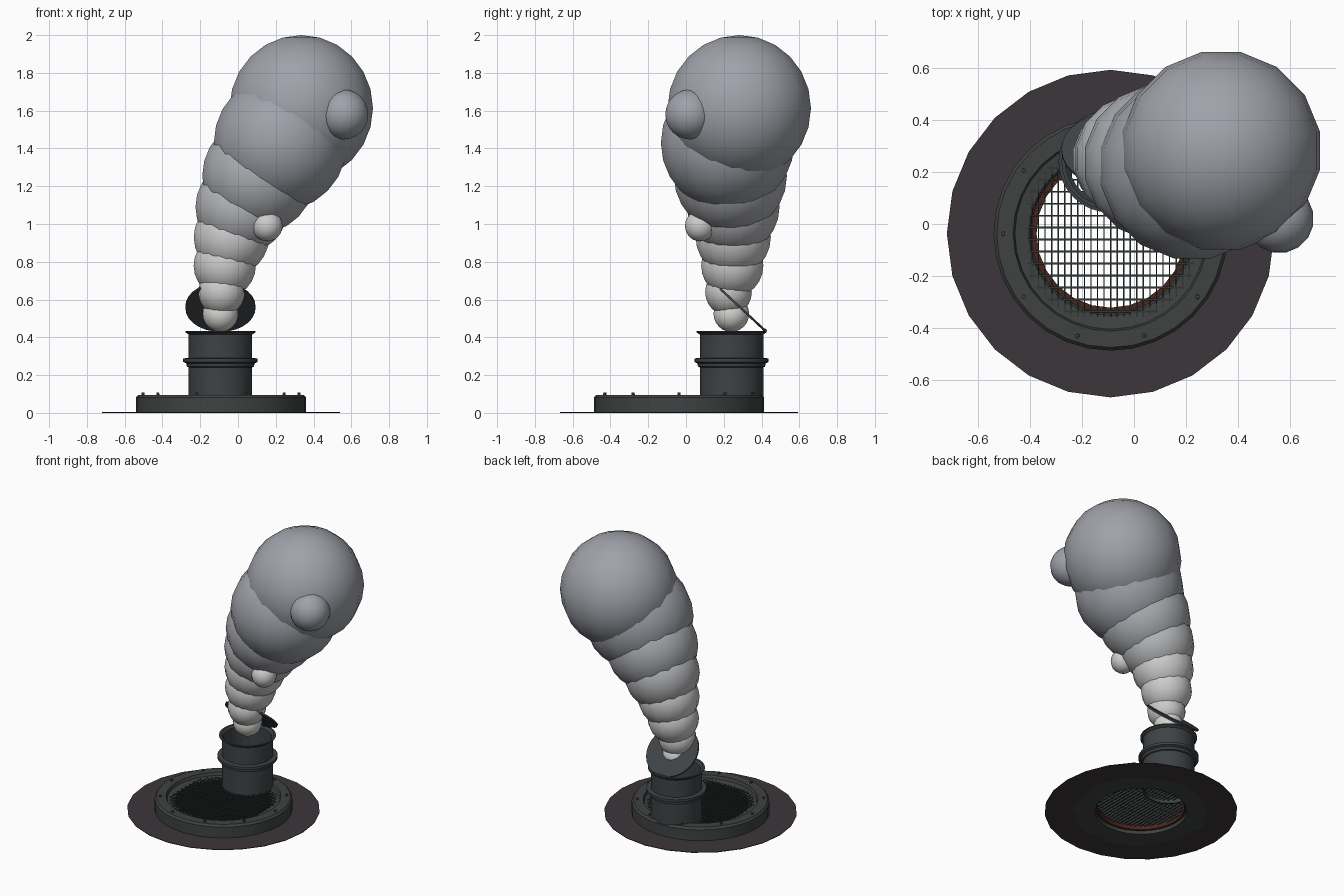
import bpy, bmesh, math
from mathutils import Matrix

if "Cube" in bpy.data.objects:
    bpy.data.objects.remove(bpy.data.objects["Cube"])

CX, CY = -0.09, -0.037      # centre of the round base
PX, PY = -0.093, 0.241      # centre of the pipe


def mat(name, r, g, b):
    m = bpy.data.materials.new(name)
    m.diffuse_color = (r, g, b, 1)
    m.use_nodes = True
    m.node_tree.nodes["Principled BSDF"].inputs["Base Color"].default_value = m.diffuse_color
    return m


GROUND = mat("asphalt", 0.045, 0.037, 0.041)
IRON = mat("iron", 0.050, 0.055, 0.054)
STEEL = mat("steel", 0.048, 0.055, 0.060)
BAR = mat("bar", 0.03, 0.035, 0.035)
RUST = mat("rust", 0.06, 0.02, 0.012)


def finish(bm, name, material, angle=35):
    bmesh.ops.recalc_face_normals(bm, faces=bm.faces)
    me = bpy.data.meshes.new(name)
    bm.to_mesh(me)
    bm.free()
    me.materials.append(material)
    ob = bpy.data.objects.new(name, me)
    bpy.context.collection.objects.link(ob)
    bpy.ops.object.select_all(action='DESELECT')
    ob.select_set(True)
    bpy.context.view_layer.objects.active = ob
    bpy.ops.object.shade_smooth_by_angle(angle=math.radians(angle))
    return ob


def lathe(name, profile, x, y, material, sides=32):
    """Spin a closed (radius, height) profile about a vertical axis."""
    bm = bmesh.new()
    rings = []
    for i in range(sides):
        a = 2 * math.pi * i / sides
        rings.append([bm.verts.new((x + r * math.cos(a), y + r * math.sin(a), z))
                      for r, z in profile])
    n = len(profile)
    for i in range(sides):
        p, q = rings[i], rings[(i + 1) % sides]
        for j in range(n):
            k = (j + 1) % n
            bm.faces.new((p[j], q[j], q[k], p[k]))
    return finish(bm, name, material)


def box(bm, x, y, z, sx, sy, sz):
    bmesh.ops.create_cube(bm, size=1, matrix=Matrix.Translation((x, y, z))
                          @ Matrix.Diagonal((sx, sy, sz, 1)))


# Ground patch, iron frame and rusty seat ring
lathe("ground_patch", [(0.43, 0), (0.63, 0), (0.63, 0.004), (0.43, 0.004)],
      CX, CY, GROUND, 24)
lathe("frame_ring", [(0.30, 0), (0.45, 0), (0.45, 0.082), (0.438, 0.096), (0.375, 0.096),
                     (0.368, 0.075), (0.315, 0.068), (0.30, 0.05)], CX, CY, IRON)
lathe("rust_ring", [(0.285, 0.025), (0.32, 0.025), (0.32, 0.058), (0.285, 0.058)],
      CX, CY, RUST, 24)

# Bolts around the frame
bm = bmesh.new()
for i in range(10):
    a = math.radians(36 * i)
    bmesh.ops.create_cone(bm, cap_ends=True, segments=6, radius1=0.009, radius2=0.008, depth=0.014,
                          matrix=Matrix.Translation((CX + 0.413 * math.cos(a),
                                                     CY + 0.413 * math.sin(a), 0.1)))
finish(bm, "frame_bolts", IRON)

# Grate: close-set long bars and wider-spaced cross bars, cut to the round opening
bm = bmesh.new()
for i in range(-12, 13):
    d = i * 0.0252
    box(bm, CX + d, CY, 0.062, 0.005, 2 * min(0.32, math.sqrt(0.35**2 - d * d)), 0.026)
for i in range(-6, 8):
    d = (i - 0.5) * 0.046
    box(bm, CX, CY + d, 0.068, 2 * min(0.32, math.sqrt(0.35**2 - d * d)), 0.007, 0.012)
finish(bm, "grate_bars", BAR)

# Hollow pipe with a flared rim, and its clamp collar
lathe("pipe", [(0.158, 0.03), (0.168, 0.03), (0.168, 0.415), (0.186, 0.427), (0.186, 0.434),
               (0.172, 0.434), (0.158, 0.42)], PX, PY, STEEL)
lathe("pipe_collar", [(0.165, 0.24), (0.178, 0.245), (0.18, 0.262), (0.197, 0.27),
                      (0.197, 0.288), (0.165, 0.292)], PX, PY, STEEL)

# Open lid hinged at the back
bm = bmesh.new()
bmesh.ops.create_cone(bm, cap_ends=True, segments=28, radius1=0.186, radius2=0.186, depth=0.012,
                      matrix=Matrix.Translation((-0.093, 0.285, 0.56))
                      @ Matrix.Rotation(math.radians(-43), 4, 'X'))
finish(bm, "pipe_lid", STEEL)
bm = bmesh.new()
bmesh.ops.create_cone(bm, cap_ends=True, segments=10, radius1=0.011, radius2=0.011, depth=0.1,
                      matrix=Matrix.Translation((PX, 0.418, 0.435))
                      @ Matrix.Rotation(math.radians(90), 4, 'Y'))
finish(bm, "lid_hinge", STEEL)

# Steam plume: growing puffs (x, y, z, radius) drifting up and sideways
puffs = [
    (-0.093, 0.24, 0.525, 0.096), (-0.087, 0.225, 0.64, 0.126), (-0.07, 0.245, 0.78, 0.168),
    (-0.035, 0.25, 0.93, 0.203), (0.02, 0.25, 1.09, 0.25), (0.11, 0.235, 1.255, 0.305),
    (0.225, 0.22, 1.43, 0.36), (0.335, 0.282, 1.613, 0.387),
    (0.155, 0.075, 0.99, 0.082), (0.56, 0.02, 1.58, 0.132),
]
for i, (x, y, z, r) in enumerate(puffs):
    t = min(1, max(0, (z - 0.5) / 0.9))
    tint = mat("steam_%d" % i, 0.68 - 0.33 * t, 0.68 - 0.32 * t, 0.64 - 0.24 * t)
    bm = bmesh.new()
    bmesh.ops.create_uvsphere(bm, u_segments=16, v_segments=12, radius=r,
                              matrix=Matrix.Translation((x, y, z))
                              @ Matrix.Rotation(math.radians(11.25), 4, 'Z'))
    finish(bm, "steam_puff_%d" % i, tint, 60)
